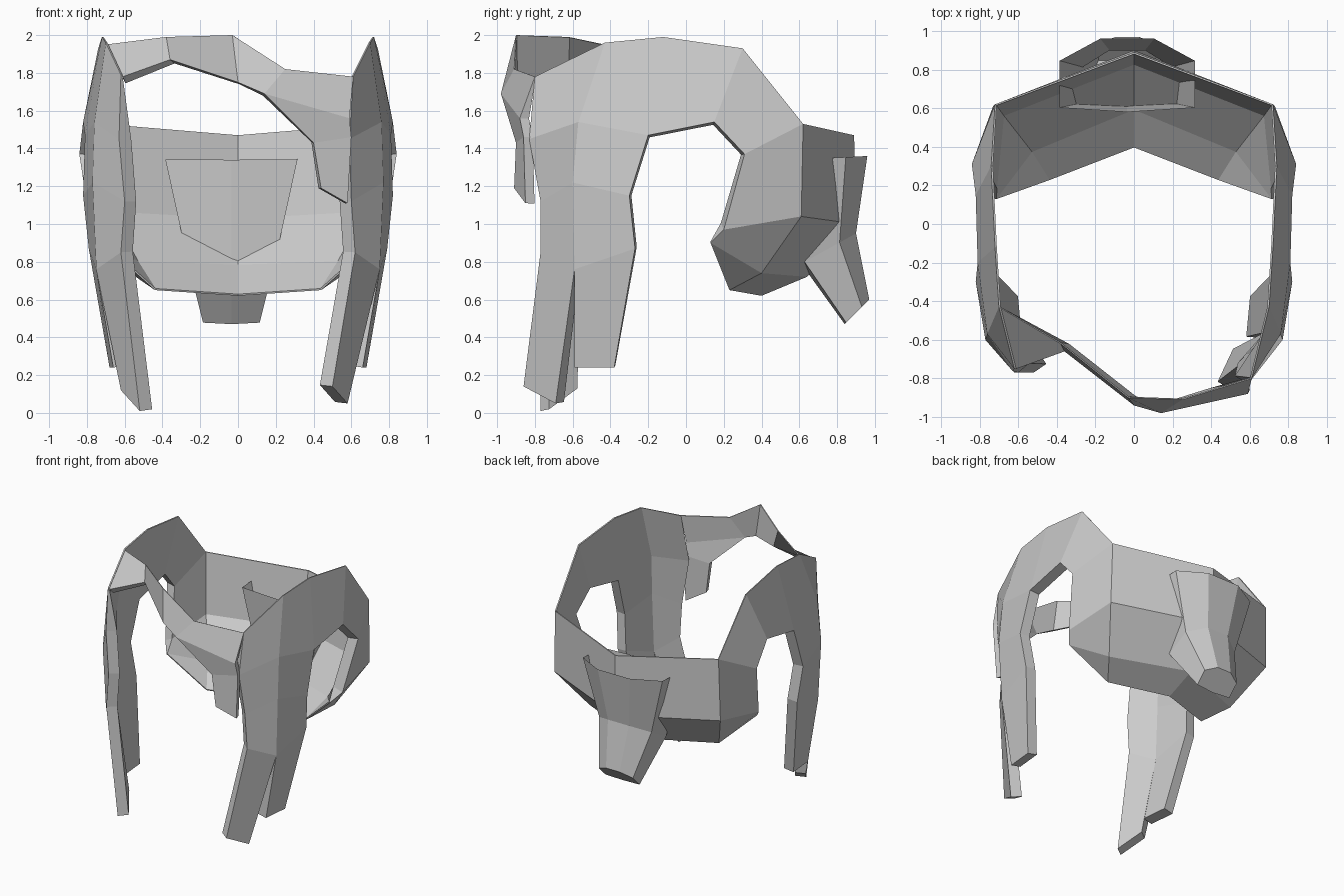
import bpy, bmesh

if "Cube" in bpy.data.objects:
    bpy.data.objects.remove(bpy.data.objects["Cube"])


def make(name, panels, thick=0.0, caps=(), thin=()):
    """Weld grids of points (lists of rows) into one flat-shaded object.
    Points in thin get a sharp edge instead of the full thickness."""
    bm = bmesh.new()
    for rows in panels:
        grid = [[bm.verts.new(p) for p in row] for row in rows]
        for a, b in zip(grid, grid[1:]):
            for i in range(len(a) - 1):
                bm.faces.new((a[i], a[i + 1], b[i + 1], b[i]))
    for cap in caps:
        bm.faces.new([bm.verts.new(p) for p in cap])
    bmesh.ops.remove_doubles(bm, verts=bm.verts, dist=0.002)
    bmesh.ops.recalc_face_normals(bm, faces=bm.faces)
    me = bpy.data.meshes.new(name)
    bm.to_mesh(me)
    bm.free()
    ob = bpy.data.objects.new(name, me)
    bpy.context.collection.objects.link(ob)
    if thick:
        group = ob.vertex_groups.new(name="thickness")
        for v in me.vertices:
            sharp = any(sum(abs(a - b) for a, b in zip(v.co, p)) < .01 for p in thin)
            group.add([v.index], 0.12 if sharp else 1.0, 'REPLACE')
        mod = ob.modifiers.new("thickness", 'SOLIDIFY')
        mod.thickness = thick
        mod.offset = -1
        mod.vertex_group = group.name
    return ob


def half(s):
    """Panels of one side of the hair, s = 1 right, -1 left."""
    left = s < 0
    # side of the head: top edge and ear arch edge
    top = [(.62, -.75, 1.79) if left else (.61, -.80, 1.78), (.70, -.43, 1.96),
           (.72, -.12, 1.99), (.74, .30, 1.93), (.72, .62, 1.53)]
    arch = [(.63, -.76, 1.45) if left else (.59, -.83, 1.45), (.76, -.57, 1.54),
            (.81, -.20, 1.47), (.82, .15, 1.54), (.84, .31, 1.37)]
    # long lock in front of the ear, splitting into two tips
    lock1 = [(.60, -.77, 1.12), (.77, -.60, 1.22), (.82, -.30, 1.15)]
    lock2 = [(.62, -.77, .85), (.75, -.59, .76), (.79, -.27, .87)]
    if left:
        front_tip = [(.52, -.77, .01), (.62, -.62, .12)]
    else:
        front_tip = [(.50, -.86, .14), (.58, -.69, .05)]
    back_tip = [(.66, -.59, .24), (.68, -.38, .24)]
    # panel behind the ear, wrapping to the back centre and curling under
    back_top = [arch[4], top[4], (0, .89, 1.47)]
    back_mid = [(.78, .20, .97), (.73, .61, 1.04), (0, .90, 1.00)]
    under = [(.72, .13, .90), (.57, .40, .74), (0, .64, .72)]
    lip = [(.72, .13, .90), (.44, .23, .65), (0, .40, .62)]
    panels = [[top, arch], [arch[:3], lock1, lock2], [lock2[:2], front_tip],
              [lock2[1:], back_tip], [back_top, back_mid]]
    panels += [[back_mid, under], [under[1:], lip[1:]]]
    panels = [[[(s * x, y, z) for x, y, z in r] for r in p] for p in panels]
    tri = [(s * x, y, z) for x, y, z in (under[0], under[1], lip[1])]
    thin = [(s * x, y, z) for x, y, z in top + back_top[2:] + lip]
    return panels, tri, thin


# main hair shell: both sides and the back
pr, tr, nr = half(1)
pl, tl, nl = half(-1)
make("hair_shell", pr + pl, 0.08, [tr, tl], nr + nl)

# swept fringe across the forehead
fringe_top = [(-.70, -.43, 1.95), (-.38, -.62, 1.99), (-.03, -.90, 2.0),
              (.25, -.91, 1.82), (.61, -.80, 1.78)]
fringe_low = [(-.61, -.75, 1.78), (-.36, -.66, 1.87), (0, -.94, 1.75),
              (.14, -.98, 1.69), (.59, -.88, 1.56)]
strand = [[(.14, -.98, 1.69), (.59, -.88, 1.56)],
          [(.40, -.90, 1.43), (.60, -.86, 1.46)],
          [(.44, -.91, 1.19), (.58, -.85, 1.11)]]
make("fringe", [[fringe_top, fringe_low], strand], 0.05, (), fringe_top)

# tied tail at the back: open tapered tube of tilted rings
section = [(-1, .06), (0, 0), (1, .06), (1, .7), (.4, 1), (-.4, 1), (-1, .7)]
stations = [(.35, (.58, 1.34), (.96, 1.36)),
            (.23, (.61, .79), (.90, .95)),
            (.15, (.84, .47), (.97, .60))]
rings = []
for r, (y0, z0), (y1, z1) in stations:
    ring = [(u * r - .035, y0 + v * (y1 - y0), z0 + v * (z1 - z0)) for u, v in section]
    rings.append(ring + ring[:1])
make("back_tail", [rings], 0, [rings[-1][:-1]])
